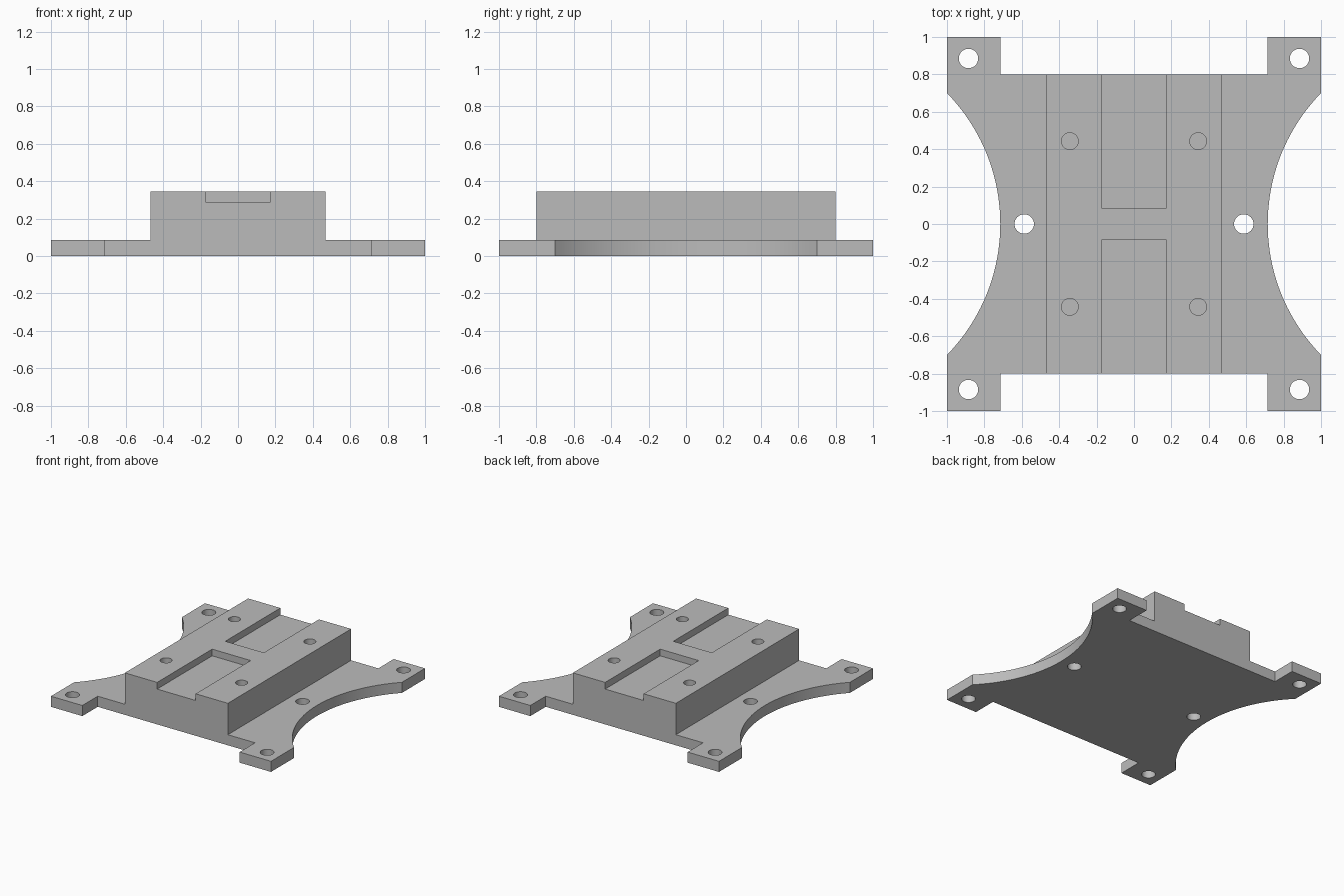
import bpy, bmesh, math

if "Cube" in bpy.data.objects:
    bpy.data.objects.remove(bpy.data.objects["Cube"], do_unlink=True)

PLATE_H, BLOCK_H = 0.087, 0.345
BLOCK_X, BLOCK_Y = 0.468, 0.8
WAIST_X, ARC_Y = 0.715, 0.7

grey = bpy.data.materials.new("grey_metal")
grey.use_nodes = True
colour = (0.5, 0.5, 0.5, 1)
grey.diffuse_color = colour
grey.node_tree.nodes["Principled BSDF"].inputs["Base Color"].default_value = colour


def prism(name, outline, z0, z1):
    """Extrude a flat outline from z0 up to z1."""
    bm = bmesh.new()
    face = bm.faces.new([bm.verts.new((x, y, z0)) for x, y in outline])
    top = bmesh.ops.extrude_face_region(bm, geom=[face])["geom"]
    for v in top:
        if isinstance(v, bmesh.types.BMVert):
            v.co.z = z1
    bmesh.ops.recalc_face_normals(bm, faces=bm.faces)
    mesh = bpy.data.meshes.new(name)
    bm.to_mesh(mesh)
    bm.free()
    mesh.materials.append(grey)
    obj = bpy.data.objects.new(name, mesh)
    bpy.context.collection.objects.link(obj)
    return obj


def box(name, x0, x1, y0, y1, z0, z1):
    return prism(name, [(x0, y0), (x1, y0), (x1, y1), (x0, y1)], z0, z1)


def drill(name, x, y, r, z0, z1, n=32):
    ring = [(x + r * math.cos(math.tau * i / n), y + r * math.sin(math.tau * i / n))
            for i in range(n)]
    return prism(name, ring, z0, z1)


def combine(target, other, operation):
    mod = target.modifiers.new(other.name, "BOOLEAN")
    mod.object, mod.operation, mod.solver = other, operation, "EXACT"
    bpy.context.view_layer.objects.active = target
    bpy.ops.object.modifier_apply(modifier=mod.name)
    bpy.data.objects.remove(other, do_unlink=True)


# Base plate outline: corner tabs with a concave arc on each side
sag = 1 - WAIST_X
radius = (ARC_Y ** 2 + sag ** 2) / (2 * sag)
sweep = math.asin(ARC_Y / radius)
steps = 40
arc = []
for i in range(steps + 1):
    a = sweep * (2 * i / steps - 1)
    arc.append((WAIST_X + radius * (1 - math.cos(a)), radius * math.sin(a)))
half = [(WAIST_X, -BLOCK_Y), (WAIST_X, -1), (1, -1), *arc,
        (1, 1), (WAIST_X, 1), (WAIST_X, BLOCK_Y)]
plate = prism("mounting_plate", half + [(-x, -y) for x, y in half], 0, PLATE_H)

# Raised centre block
combine(plate, box("centre_block", -BLOCK_X, BLOCK_X, -BLOCK_Y, BLOCK_Y, 0, BLOCK_H), "UNION")

# Shallow slots open at front and back
for s in (-1, 1):
    y0, y1 = sorted((s * 0.085, s * 0.9))
    combine(plate, box("slot", -0.175, 0.175, y0, y1, 0.29, 0.5), "DIFFERENCE")

# Through holes in tabs and waist, blind holes in the block
for sx in (-1, 1):
    combine(plate, drill("waist_hole", sx * 0.587, 0, 0.052, -0.1, 0.2), "DIFFERENCE")
    for sy in (-1, 1):
        combine(plate, drill("tab_hole", sx * 0.885, sy * 0.885, 0.052, -0.1, 0.2), "DIFFERENCE")
        combine(plate, drill("block_hole", sx * 0.343, sy * 0.443, 0.045, 0.145, 0.5), "DIFFERENCE")

# Smooth arcs and holes, crisp edges elsewhere
bpy.ops.object.select_all(action="DESELECT")
plate.select_set(True)
bpy.context.view_layer.objects.active = plate
bpy.ops.object.shade_smooth_by_angle(angle=math.radians(30))
